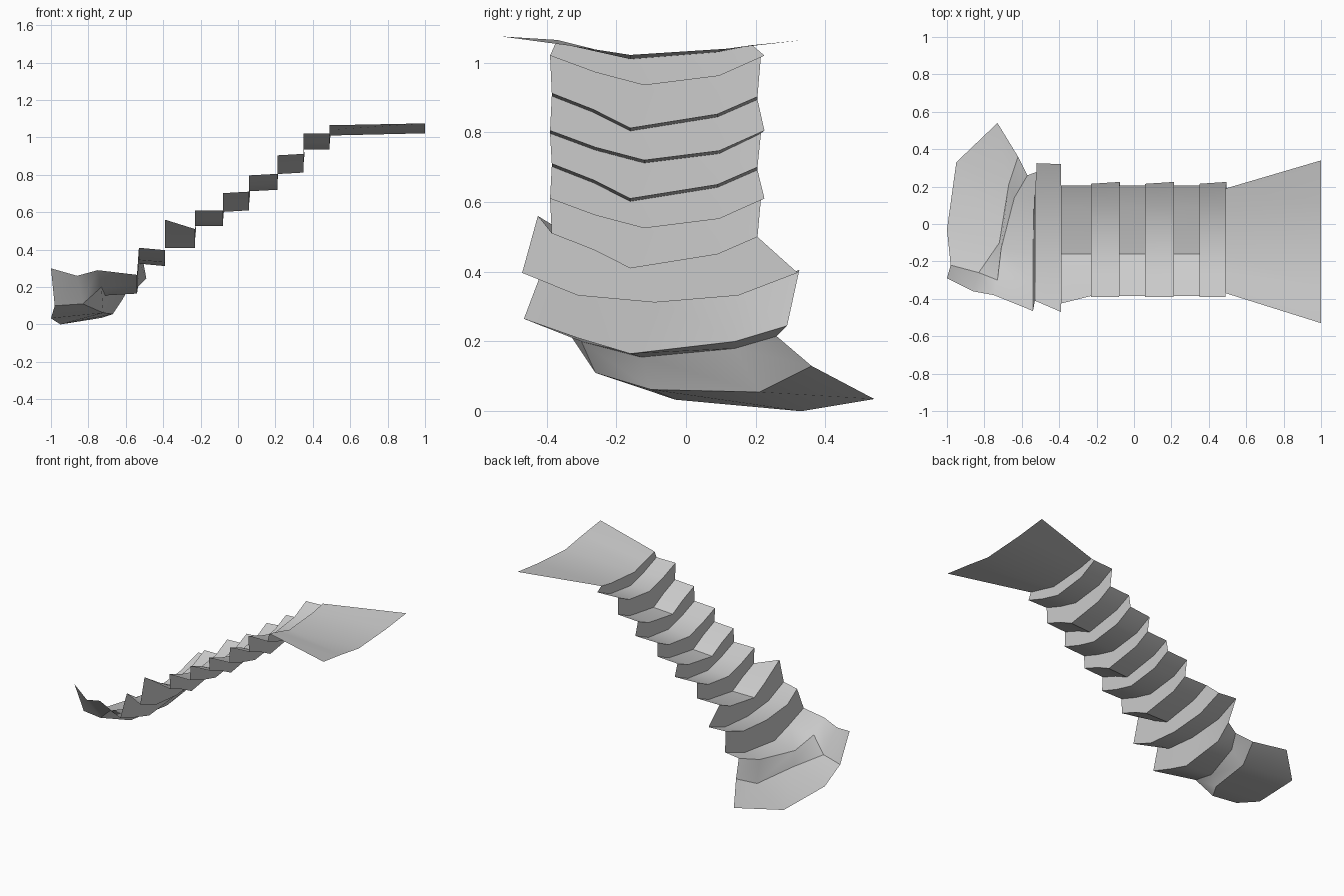
import bpy
from math import radians

if "Cube" in bpy.data.objects:
    bpy.data.objects.remove(bpy.data.objects["Cube"])


def sheet(name, rows):
    """Loft a thin sheet through rows of points running from -y to +y."""
    n = len(rows[0])
    verts = [p for row in rows for p in row]
    faces = [(i * n + j, i * n + j + 1, (i + 1) * n + j + 1, (i + 1) * n + j)
             for i in range(len(rows) - 1) for j in range(n - 1)]
    mesh = bpy.data.meshes.new(name)
    mesh.from_pydata(verts, [], faces)
    mesh.shade_smooth()
    mesh.set_sharp_from_angle(angle=radians(30))
    obj = bpy.data.objects.new(name, mesh)
    bpy.context.collection.objects.link(obj)
    return obj


def row(x, z, profile):
    return [(x, y, z + dz) for y, dz in profile]


# Sagging cross-sections (y, height above lowest point)
SHARP = [(-.385, .10), (-.265, .053), (-.16, 0), (.09, .04), (.205, .09)]
SOFT = [(-.39, .085), (-.26, .037), (-.12, 0), (.095, .027), (.215, .085)]
WIDE = [(-.47, .085), (-.31, .02), (-.09, 0), (.15, .02), (.32, .085)]

# Top platform, flaring outwards
top_edge = row(.49, 1.01, [(-.37, .055), (-.27, .03), (-.16, 0), (.09, .02), (.19, .04)])
outer_edge = [(1, -.53, 1.075), (1, -.34, 1.05), (1, -.16, 1.022),
              (1, .12, 1.04), (1, .34, 1.065)]
sheet("top_platform", [outer_edge, top_edge])

# Narrow steps: riser down, tread back, alternating cross-sections
xs = [.49, .35, .21, .06, -.08, -.23, -.39]
zs = [.935, .812, .72, .61, .525, .41]
steps = [top_edge]
for i, z in enumerate(zs):
    profile = SHARP if i % 2 else SOFT
    outer = row(xs[i], z, profile)
    inner = row(xs[i + 1], z - (.008 if 0 < i < 4 else 0), profile)
    outer[4] = (xs[i] + .005, outer[4][1] + .01 * (i % 2 == 0), outer[4][2])
    steps += [outer, inner]
steps[-1][0] = (-.39, -.425, .56)

# Wide bottom steps
steps.append(row(-.39, .312, WIDE))
inner = row(-.53, .325, WIDE)
inner[0] = (-.53, -.41, .41)
inner[4] = (-.52, .325, .405)
steps.append(inner)
bottom_edge = [(-.54, -.465, .265), (-.54, -.31, .21), (-.54, -.16, .165),
               (-.535, .14, .20), (-.49, .29, .245)]
steps.append(bottom_edge)
sheet("steps", steps)

# Bottom landing: last tread, riser and dished floor
sheet("bottom_landing", [
    bottom_edge,
    [(-.75, -.38, .29), (-.73, -.30, .20), (-.71, -.13, .155), (-.64, .14, .18), (-.57, .26, .215)],
    [(-.86, -.36, .26), (-.83, -.26, .11), (-.72, -.10, .062), (-.67, .21, .055), (-.62, .36, .13)],
    [(-1, -.29, .30), (-.98, -.22, .10), (-1, -.03, .033), (-.95, .33, 0), (-.73, .54, .035)],
])
